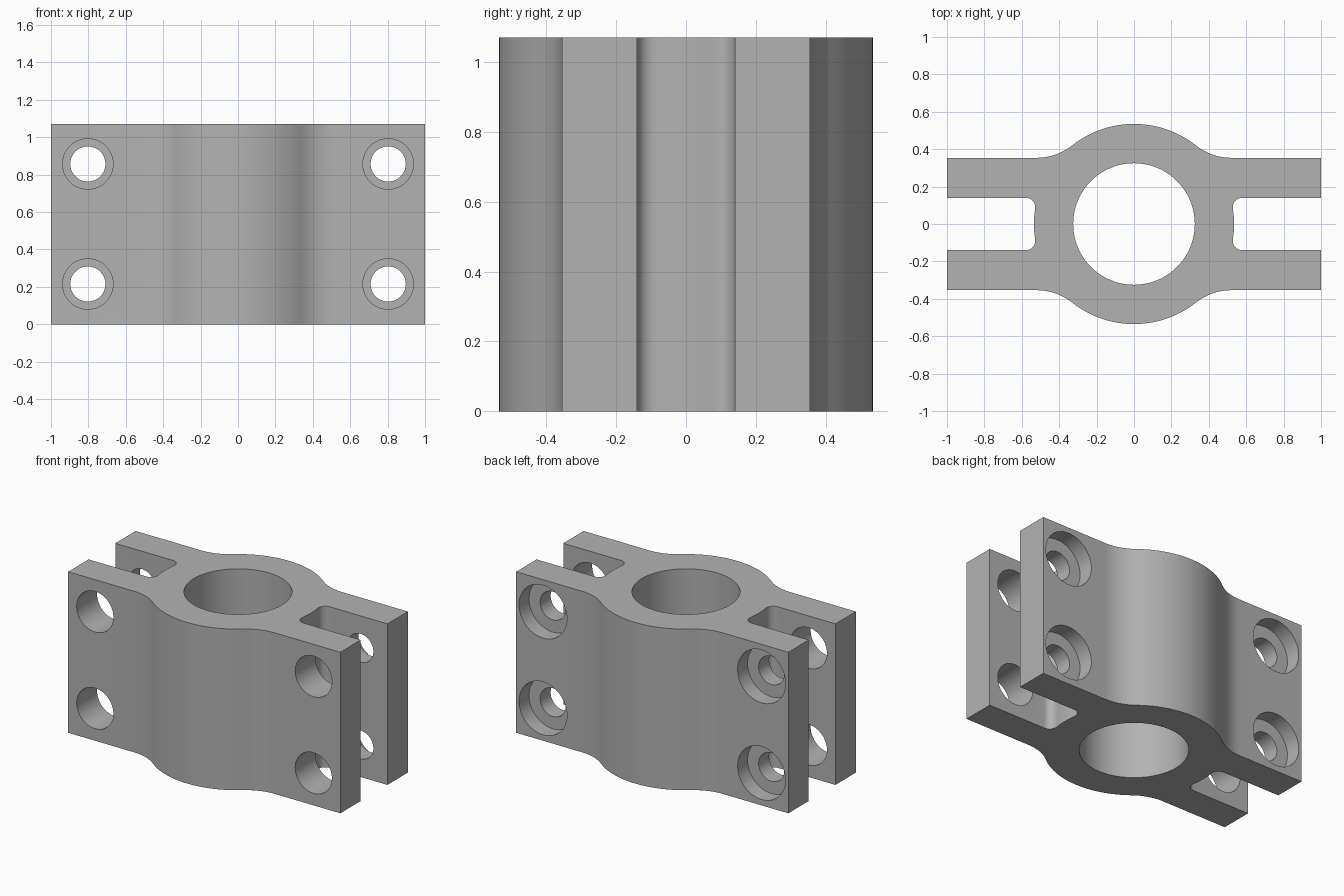
import bpy, bmesh
from math import pi, sin, cos, atan2, sqrt, radians

cube = bpy.data.objects.get("Cube")
if cube:
    bpy.data.objects.remove(cube, do_unlink=True)

HEIGHT = 1.07
R_OUT, R_BORE = 0.535, 0.325
Y_OUT, Y_IN = 0.354, 0.14      # outer and inner faces of the clamp ears
R_BLEND, R_SLOT = 0.3, 0.05    # outer blend and slot corner radii

metal = bpy.data.materials.new("grey_metal")
metal.use_nodes = True
color = (0.45, 0.45, 0.45, 1)
metal.diffuse_color = color
metal.node_tree.nodes["Principled BSDF"].inputs["Base Color"].default_value = color


def arc(cx, cy, r, a0, a1, n):
    return [(cx + r * cos(a0 + (a1 - a0) * i / n),
             cy + r * sin(a0 + (a1 - a0) * i / n)) for i in range(n + 1)]


# One quadrant of the outline, from slot floor round the ear to the crown
slot_y = Y_IN - R_SLOT
slot_x = sqrt((R_OUT + R_SLOT) ** 2 - slot_y ** 2)
slot_a = atan2(slot_y, slot_x)
blend_y = Y_OUT + R_BLEND
blend_x = sqrt((R_OUT + R_BLEND) ** 2 - blend_y ** 2)
blend_a = atan2(blend_y, blend_x)
quad = arc(0, 0, R_OUT, 0, slot_a, 4)
quad += arc(slot_x, slot_y, R_SLOT, slot_a + pi, pi / 2, 8)[1:]
quad += [(1, Y_IN), (1, Y_OUT)]
quad += arc(blend_x, blend_y, R_BLEND, -pi / 2, blend_a - pi, 14)
quad += arc(0, 0, R_OUT, blend_a, pi / 2, 16)[1:]

# Mirror the quadrant into the full outline
half = quad + [(-x, y) for x, y in quad[-2::-1]]
outline = half + [(x, -y) for x, y in half[-2:0:-1]]

# Extrude the clamp body
bm = bmesh.new()
base = bm.faces.new([bm.verts.new((x, y, 0)) for x, y in outline])
top = bmesh.ops.extrude_face_region(bm, geom=[base])["geom"]
bmesh.ops.translate(bm, vec=(0, 0, HEIGHT),
                    verts=[v for v in top if isinstance(v, bmesh.types.BMVert)])
bmesh.ops.recalc_face_normals(bm, faces=bm.faces)
mesh = bpy.data.meshes.new("clamp_body")
bm.to_mesh(mesh)
bm.free()
mesh.materials.append(metal)
body = bpy.data.objects.new("clamp_body", mesh)
bpy.context.collection.objects.link(body)


def drill(radius, depth, location, rotation=(0, 0, 0), sides=48):
    bpy.ops.mesh.primitive_cylinder_add(vertices=sides, radius=radius, depth=depth,
                                        location=location, rotation=rotation)
    cutter = bpy.context.object
    cutter.name = "drill_cutter"
    cutter.hide_render = True
    cutter.data.materials.append(metal)
    bpy.ops.object.select_all(action='DESELECT')
    bpy.context.view_layer.objects.active = body
    body.select_set(True)
    mod = body.modifiers.new("hole", 'BOOLEAN')
    mod.operation, mod.solver, mod.object = 'DIFFERENCE', 'EXACT', cutter
    bpy.ops.object.modifier_apply(modifier=mod.name)
    bpy.data.objects.remove(cutter, do_unlink=True)


# Central bore
drill(R_BORE, 2 * HEIGHT, (0, 0, HEIGHT / 2), sides=96)

# Bolt holes: wide in the front ears, narrow and counterbored in the back ears
for x in (-0.803, 0.803):
    for z in (0.215, 0.857):
        for radius, y0, y1 in ((0.135, -0.6, 0), (0.094, 0, 0.6), (0.176, 0.25, 0.6)):
            drill(radius, y1 - y0, (x, (y0 + y1) / 2, z), (pi / 2, 0, 0))

bpy.ops.object.shade_smooth_by_angle(angle=radians(30))
